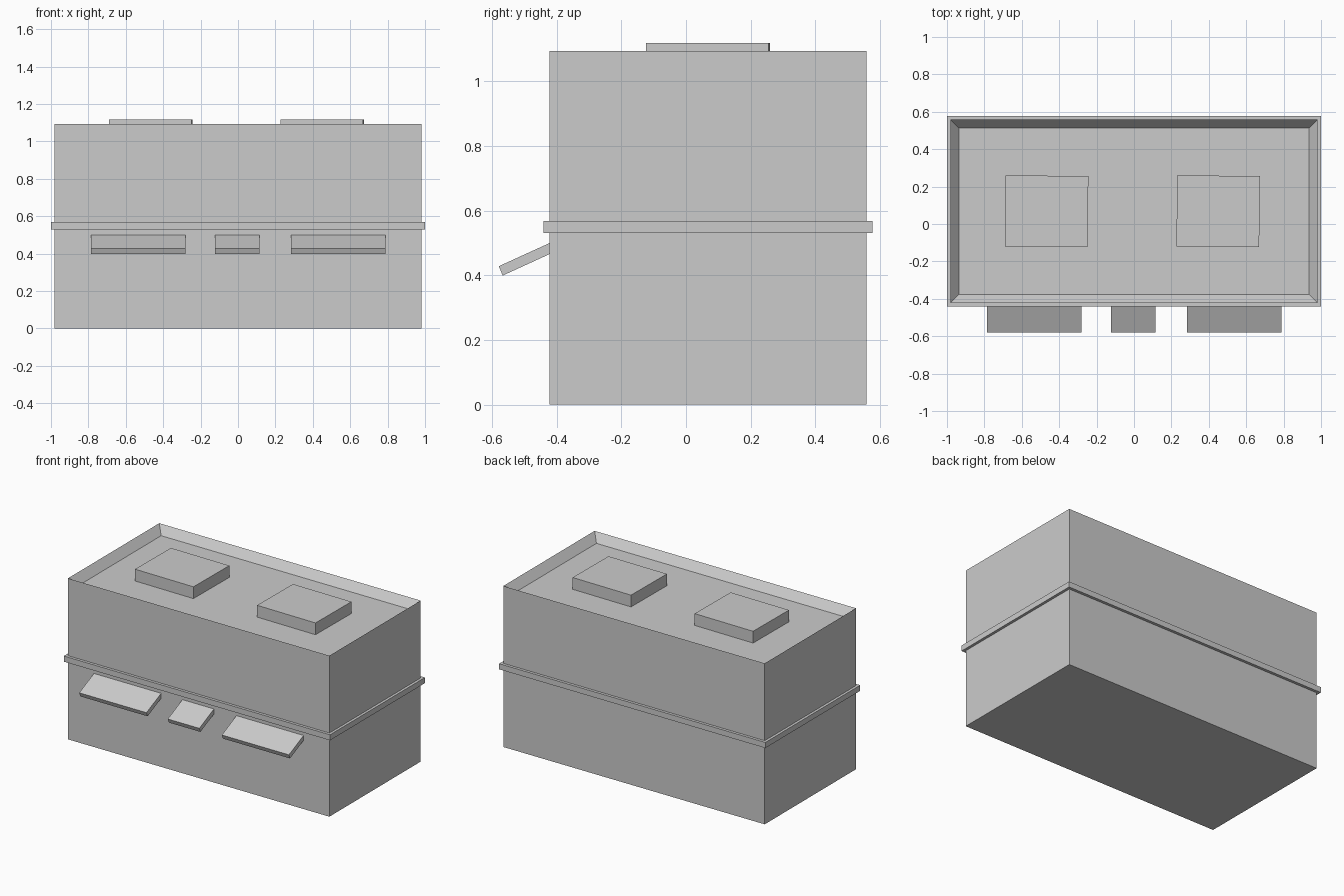
import bpy, bmesh, math
from mathutils import Matrix, Vector

if "Cube" in bpy.data.objects:
    bpy.data.objects.remove(bpy.data.objects["Cube"])


def finish(bm, name):
    bmesh.ops.recalc_face_normals(bm, faces=bm.faces)
    me = bpy.data.meshes.new(name)
    bm.to_mesh(me)
    bm.free()
    ob = bpy.data.objects.new(name, me)
    bpy.context.collection.objects.link(ob)
    return ob


def box_bm(lo, hi):
    lo, hi = Vector(lo), Vector(hi)
    bm = bmesh.new()
    bmesh.ops.create_cube(bm, size=1)
    bmesh.ops.scale(bm, vec=hi - lo, verts=bm.verts)
    bmesh.ops.translate(bm, vec=(lo + hi) / 2, verts=bm.verts)
    return bm


# Building block with a parapet: top face inset, then sunk to the roof level
bm = box_bm((-0.982, -0.422, 0), (0.982, 0.558, 1.093))
top = max(bm.faces, key=lambda f: f.calc_center_median().z)
bmesh.ops.inset_region(bm, faces=[top], thickness=0.065)
bmesh.ops.translate(bm, vec=(0, 0, -0.055), verts=top.verts)
finish(bm, "building_walls")

# Ledge running round the building between the floors
finish(box_bm((-1, -0.441, 0.53), (1, 0.577, 0.568)), "floor_ledge")

# Roof units, each turned very slightly
for name, x, y in (("roof_unit_left", -0.467, 0.068), ("roof_unit_right", 0.45, 0.068)):
    ob = finish(box_bm((-0.221, -0.19, 0), (0.221, 0.19, 0.088)), name)
    ob.matrix_world = Matrix.Translation((x, y, 1.03)) @ Matrix.Rotation(math.radians(-0.6), 4, 'Z')

# Sloping awnings: side profile (y, z) extruded along x
PROFILE = [(-0.412, 0.504), (-0.579, 0.428), (-0.567, 0.399), (-0.412, 0.470)]
for name, x0, x1 in (("awning_left", -0.787, -0.282),
                     ("awning_middle", -0.122, 0.115),
                     ("awning_right", 0.284, 0.788)):
    bm = bmesh.new()
    side = bm.faces.new([bm.verts.new((x0, y, z)) for y, z in PROFILE])
    ext = bmesh.ops.extrude_face_region(bm, geom=[side], use_keep_orig=True)
    bmesh.ops.translate(bm, vec=(x1 - x0, 0, 0),
                        verts=[g for g in ext["geom"] if isinstance(g, bmesh.types.BMVert)])
    finish(bm, name)
